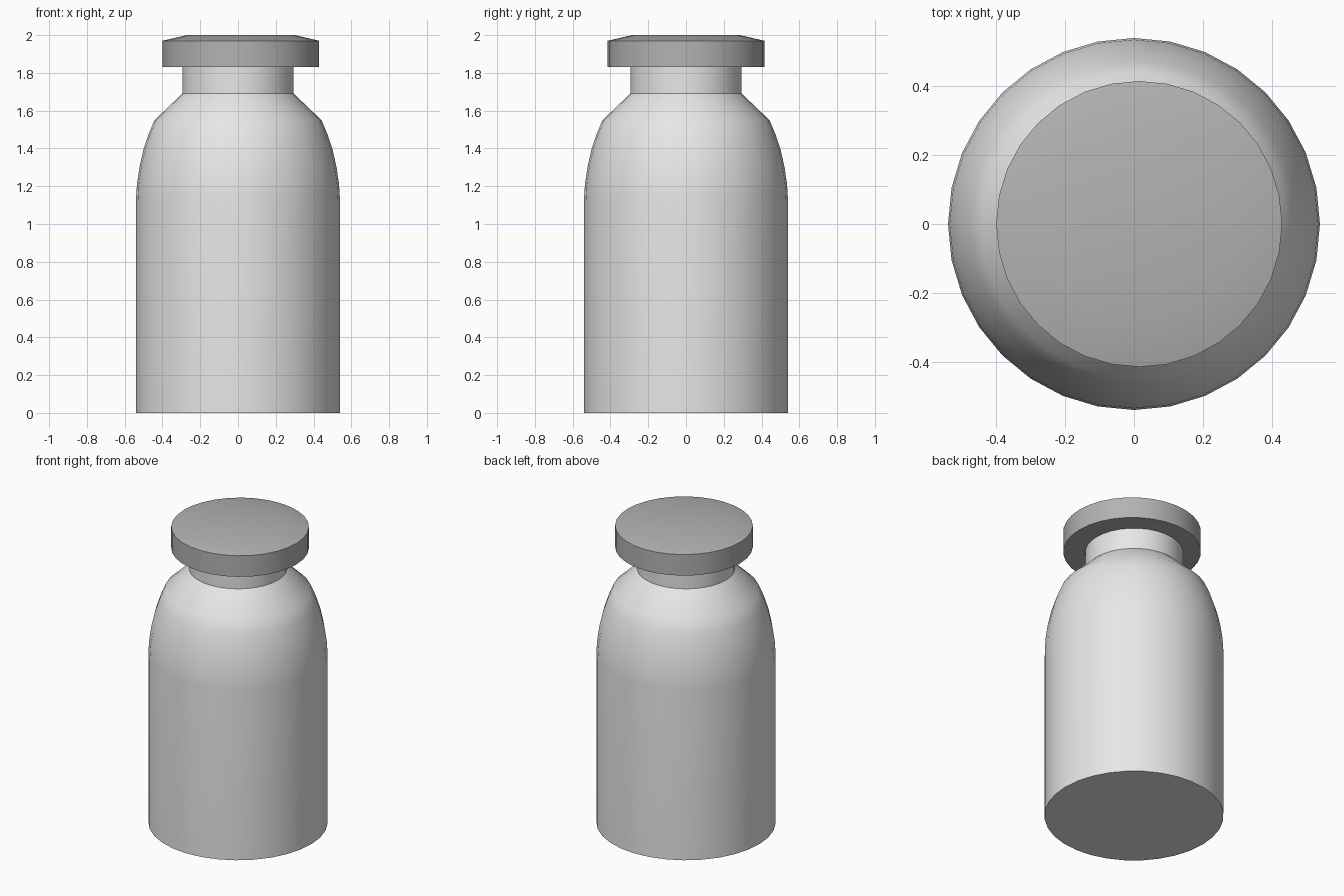
import bpy
import bmesh
import math

SIDES = 32

cube = bpy.data.objects.get("Cube")
if cube:
    bpy.data.objects.remove(cube, do_unlink=True)


def material(name, value):
    mat = bpy.data.materials.new(name)
    colour = (value, value, value, 1.0)
    mat.use_nodes = True
    mat.diffuse_color = colour
    mat.node_tree.nodes["Principled BSDF"].inputs["Base Color"].default_value = colour
    return mat


def lathe(name, profile, mat, sharp_angle, x=0.0):
    """Revolve (radius, height) points round z and close both ends."""
    bm = bmesh.new()
    rings = []
    for r, z in profile:
        angles = [2 * math.pi * i / SIDES for i in range(SIDES)]
        rings.append([bm.verts.new((r * math.cos(a), r * math.sin(a), z)) for a in angles])
    for low, high in zip(rings, rings[1:]):
        for i in range(SIDES):
            j = (i + 1) % SIDES
            bm.faces.new((low[i], low[j], high[j], high[i]))
    bm.faces.new(rings[0][::-1])
    bm.faces.new(rings[-1])
    mesh = bpy.data.meshes.new(name)
    bm.to_mesh(mesh)
    bm.free()
    mesh.materials.append(mat)
    obj = bpy.data.objects.new(name, mesh)
    obj.location.x = x
    bpy.context.collection.objects.link(obj)
    bpy.ops.object.select_all(action="DESELECT")
    obj.select_set(True)
    bpy.context.view_layer.objects.active = obj
    bpy.ops.object.shade_smooth_by_angle(angle=math.radians(sharp_angle))
    return obj


light_grey = material("light grey", 0.8)
mid_grey = material("mid grey", 0.45)

# Bottle: straight wall, curved shoulder, sloped collar and narrow neck
bottle_profile = [(0.54, 0), (0.54, 1.13), (0.535, 1.21), (0.522, 1.3),
                  (0.502, 1.39), (0.474, 1.475), (0.442, 1.55),
                  (0.295, 1.69), (0.295, 1.84)]
lathe("bottle", bottle_profile, light_grey, 40)

# Lid: wide disc with a shallow bevelled top, set slightly off centre
lid_profile = [(0.415, 1.83), (0.415, 1.97), (0.285, 2.0)]
lathe("lid", lid_profile, mid_grey, 30, x=0.015)
